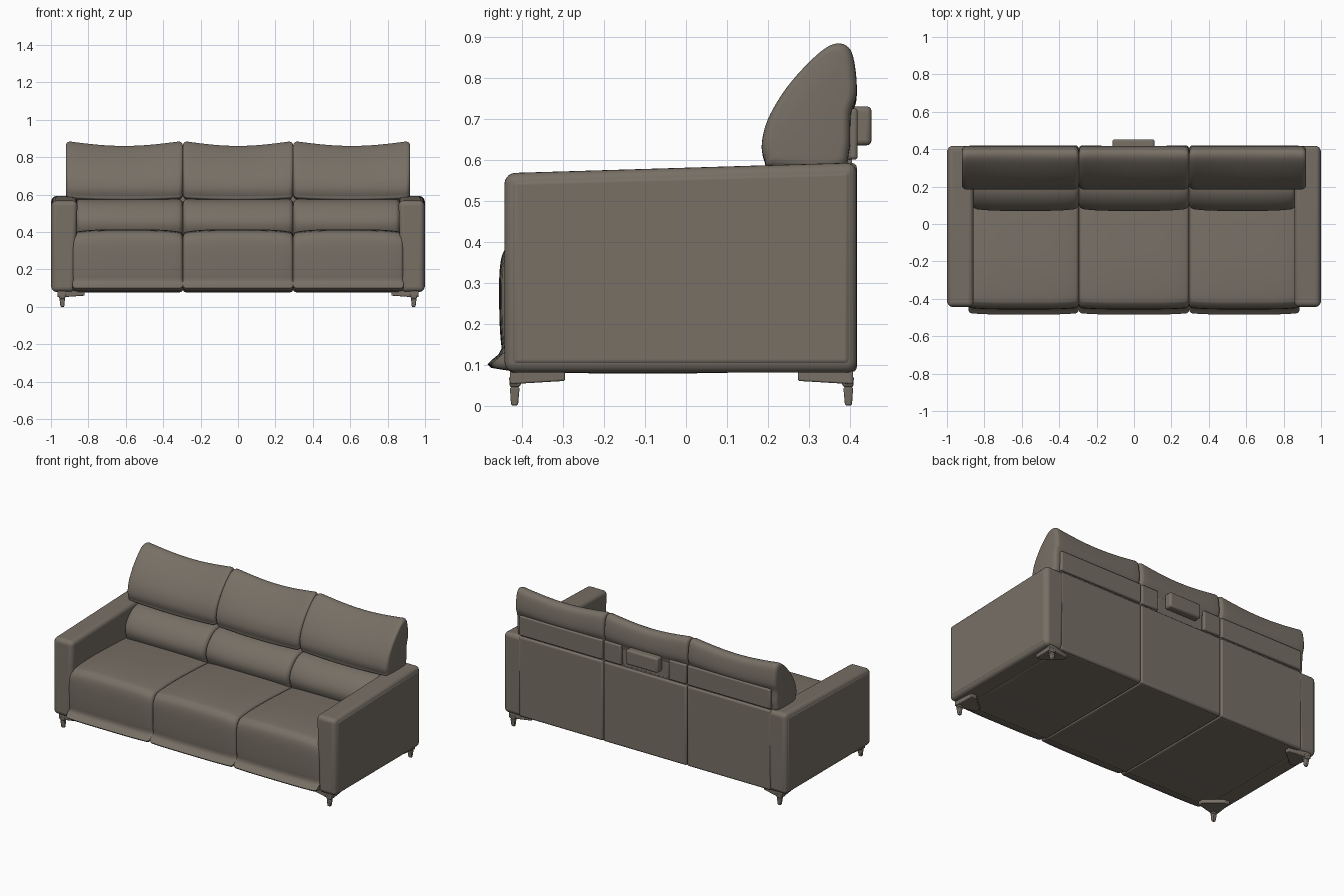
import bpy, bmesh, math
from mathutils import Vector

if "Cube" in bpy.data.objects:
    bpy.data.objects.remove(bpy.data.objects["Cube"])

def material(name, col):
    m = bpy.data.materials.new(name)
    m.diffuse_color = (*col, 1)
    m.use_nodes = True
    m.node_tree.nodes["Principled BSDF"].inputs["Base Color"].default_value = m.diffuse_color
    return m

LEATHER = material("taupe leather", (0.185, 0.160, 0.131))

def finish(name, bm, bevel=0, segs=4, angle=40):
    bmesh.ops.recalc_face_normals(bm, faces=bm.faces[:])
    me = bpy.data.meshes.new(name)
    bm.to_mesh(me)
    bm.free()
    ob = bpy.data.objects.new(name, me)
    bpy.context.collection.objects.link(ob)
    me.materials.append(LEATHER)
    if bevel:
        b = ob.modifiers.new("round", 'BEVEL')
        b.width, b.segments, b.limit_method = bevel, segs, 'ANGLE'
    bpy.ops.object.select_all(action='DESELECT')
    ob.select_set(True)
    bpy.context.view_layer.objects.active = ob
    bpy.ops.object.shade_smooth_by_angle(angle=math.radians(angle))
    return ob

def hull(name, pts, bevel=0, segs=4):
    """Convex solid around a few points."""
    bm = bmesh.new()
    for p in pts:
        bm.verts.new(p)
    bmesh.ops.convex_hull(bm, input=bm.verts[:])
    bmesh.ops.dissolve_limit(bm, angle_limit=0.01, verts=bm.verts[:], edges=bm.edges[:])
    return finish(name, bm, bevel, segs)

def box(name, x0, x1, y0, y1, z0, z1, bevel=0, segs=3):
    return hull(name, [(x, y, z) for x in (x0, x1) for y in (y0, y1) for z in (z0, z1)], bevel, segs)

def spline(pts, k=5):
    """Closed smooth curve through profile points."""
    out, n = [], len(pts)
    for i in range(n):
        a, b, c, d = (Vector(pts[(i + j) % n]) for j in (-1, 0, 1, 2))
        for s in range(k):
            t = s / k
            out.append(0.5 * (2 * b + (c - a) * t + (2 * a - 5 * b + 4 * c - d) * t * t
                              + (3 * b - a - 3 * c + d) * t ** 3))
    return out

def cushion(name, profile, x0, x1, r, shape):
    """Loft a (y, z) profile along x with rounded ends; shape(u, y, z) bends it."""
    prof = spline(profile)
    ys, zs = [p.x for p in prof], [p.y for p in prof]
    cy, cz = (min(ys) + max(ys)) / 2, (min(zs) + max(zs)) / 2
    hy, hz = (max(ys) - min(ys)) / 2, (max(zs) - min(zs)) / 2
    w = x1 - x0
    ends = [r * (1 - math.cos(math.pi / 2 * i / 5)) for i in range(6)]
    mids = [r + (w - 2 * r) * i / 16 for i in range(1, 16)]
    bm = bmesh.new()
    rings = []
    for d in ends + mids + [w - e for e in reversed(ends)]:
        e = min(d, w - d)
        inset = r - math.sqrt(max(0, r * r - (r - e) ** 2)) if e < r else 0
        ring = []
        for p in prof:
            y = cy + (p.x - cy) * (1 - inset / hy)
            z = cz + (p.y - cz) * (1 - inset / hz)
            dy, dz = shape(d / w, y, z)
            ring.append(bm.verts.new((x0 + d, y + dy, z + dz)))
        rings.append(ring)
    n = len(prof)
    for a, b in zip(rings, rings[1:]):
        for i in range(n):
            bm.faces.new((a[i], a[(i + 1) % n], b[(i + 1) % n], b[i]))
    bm.faces.new(rings[0])
    bm.faces.new(rings[-1])
    return finish(name, bm, angle=50)

SEAT = [(-0.425, 0.085), (-0.442, 0.14), (-0.448, 0.24), (-0.445, 0.335), (-0.425, 0.375), (-0.38, 0.392),
        (-0.2, 0.398), (0.1, 0.385), (0.22, 0.37), (0.25, 0.3), (0.25, 0.15), (0.2, 0.085)]
LUMBAR = [(0.13, 0.36), (0.095, 0.40), (0.083, 0.45), (0.10, 0.50), (0.14, 0.545), (0.19, 0.57),
          (0.26, 0.575), (0.32, 0.55), (0.33, 0.45), (0.30, 0.36)]
HEAD = [(0.215, 0.58), (0.192, 0.60), (0.185, 0.64), (0.20, 0.70), (0.24, 0.77), (0.29, 0.83), (0.34, 0.875),
        (0.375, 0.887), (0.402, 0.87), (0.414, 0.82), (0.416, 0.76), (0.402, 0.71), (0.398, 0.62), (0.37, 0.575)]

def crown(u):
    return 1 - (2 * u - 1) ** 4

def seat_shape(u, y, z):
    return -0.008 * crown(u) * (y < -0.3), 0.016 * crown(u) * max(0, min(1, (z - 0.2) / 0.17))

def lumbar_shape(u, y, z):
    return -0.013 * crown(u) * max(0, (0.33 - y) / 0.25), 0

def head_shape(u, y, z):
    s = math.sin(math.pi * u)
    return 0, -0.026 * s * max(0, (z - 0.6) / 0.28) - 0.012 * s * max(0, (0.62 - z) / 0.04)

# three seats side by side
S = 0.295
for label, s0, s1 in (("left", -1, -S), ("middle", -S, S), ("right", S, 1)):
    def span(outer):
        return max(s0, -outer), min(s1, outer)
    cushion(label + "_seat", SEAT, *span(0.885), 0.018, seat_shape)
    cushion(label + "_lumbar_cushion", LUMBAR, *span(0.865), 0.025, lumbar_shape)
    cushion(label + "_head_cushion", HEAD, *span(0.92), 0.025, head_shape)
    a, b = span(0.89)
    box(label + "_back_panel", a + 0.001, b - 0.001, 0.28, 0.417, 0.082, 0.592, 0.012)
    box(label + "_underside", a + 0.003, b - 0.003, -0.42, 0.40, 0.08, 0.2, 0.006)

# inner frame that closes the seams
box("frame", -0.88, 0.88, -0.41, 0.395, 0.088, 0.34)
box("back_frame", -0.88, 0.88, 0.25, 0.405, 0.1, 0.60)

# plates on the back of the head cushions, and the control box
box("control_box", -0.115, 0.11, 0.40, 0.453, 0.635, 0.73, 0.012)
box("middle_back_plate", -0.165, 0.165, 0.36, 0.404, 0.59, 0.70, 0.008)

for side, m in (("left", -1), ("right", 1)):
    def X(*pts):
        return [(m * x, y, z) for x, y, z in pts]
    box(side + "_back_plate", *sorted((m * 0.30, m * 0.885)), 0.37, 0.419, 0.60, 0.725, 0.008)
    box(side + "_inner_back_plate", *sorted((m * 0.168, m * 0.29)), 0.37, 0.419, 0.60, 0.725, 0.008)
    # arm with sloping top, slightly narrower at the foot
    hull(side + "_arm", X((0.872, -0.443, 0.08), (0.997, -0.443, 0.08), (0.858, -0.443, 0.567), (0.997, -0.443, 0.567),
                          (0.872, 0.417, 0.08), (0.997, 0.417, 0.08), (0.858, 0.417, 0.593), (0.997, 0.417, 0.593)),
         0.026, 5)
    # seam strip around the arm
    hull(side + "_arm_outer_pad", X(*[(x, y, z) for x in (0.965, 1.0) for y, z in
         ((-0.425, 0.1), (-0.425, 0.55), (0.40, 0.1), (0.40, 0.572))]), 0.012)
    # feet: flat corner bracket and slim tapered leg
    for end, f in (("front", -1), ("rear", 1)):
        o = 0.43 if f < 0 else 0.408
        br = [(0.965, 0), (0.93, 0), (0.82, 0.02), (0.82, 0.05), (0.92, 0.135), (0.955, 0.135)]
        pts = [(x, f * (o - d), 0.09) for x, d in br]
        pts += [(x, f * (o - d), 0.052 if d < 0.01 else 0.06) for x, d in br]
        hull(f"{end}_{side}_foot_bracket", X(*pts), 0.004, 2)
        top = [(x, f * (o - d), 0.07) for x in (0.918, 0.962) for d in (-0.002, 0.035)]
        mid = [(x, f * (o - d), 0.045) for x in (0.925, 0.955) for d in (0, 0.024)]
        low = [(x, f * (o - d), 0.0) for x in (0.929, 0.949) for d in (0.003, 0.02)]
        hull(f"{end}_{side}_leg", X(*(top + mid)), 0.004, 2)
        hull(f"{end}_{side}_leg_tip", X(*(mid + low)), 0.004, 2)
